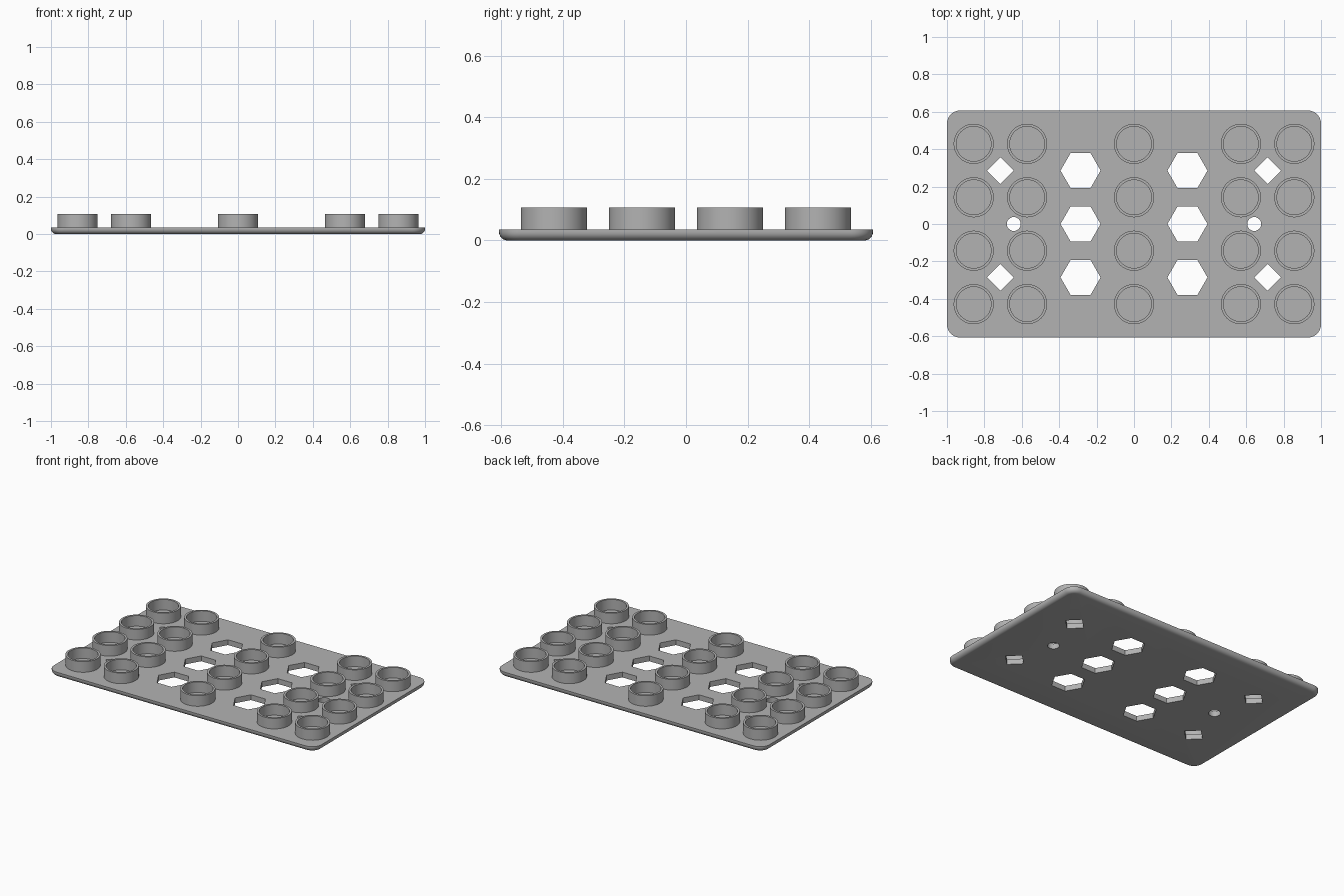
import bpy, bmesh
from math import cos, sin, pi, radians

if "Cube" in bpy.data.objects:
    bpy.data.objects.remove(bpy.data.objects["Cube"])

U = 1 / 14                      # grid module of the tray
THICK = 0.5 * U
TOP = 1.5 * U

grey = bpy.data.materials.new("plain_grey")
grey.use_nodes = True
grey.diffuse_color = (0.45, 0.45, 0.45, 1)
grey.node_tree.nodes["Principled BSDF"].inputs["Base Color"].default_value = grey.diffuse_color


def make_object(name, bm):
    bmesh.ops.recalc_face_normals(bm, faces=bm.faces)
    mesh = bpy.data.meshes.new(name)
    bm.to_mesh(mesh)
    bm.free()
    mesh.materials.append(grey)
    obj = bpy.data.objects.new(name, mesh)
    bpy.context.collection.objects.link(obj)
    return obj


def smooth(obj):
    bpy.ops.object.select_all(action="DESELECT")
    obj.select_set(True)
    bpy.context.view_layer.objects.active = obj
    bpy.ops.object.shade_smooth_by_angle(angle=radians(30))


def bridge(bm, a, b):
    for i in range(len(a)):
        j = (i + 1) % len(a)
        bm.faces.new((a[i], a[j], b[j], b[i]))


def circle(bm, radius, z, sides, x=0, y=0, turn=0):
    angles = [turn + 2 * pi * i / sides for i in range(sides)]
    return [bm.verts.new((x + radius * cos(a), y + radius * sin(a), z)) for a in angles]


def rounded_rectangle(bm, inset, z, steps=8):
    """Loop of the plate outline, pulled in by the inset."""
    loop = []
    for quarter, (sx, sy) in enumerate([(1, 1), (-1, 1), (-1, -1), (1, -1)]):
        for k in range(steps + 1):
            a = (quarter + k / steps) * pi / 2
            loop.append(bm.verts.new((sx * 13 * U + (U - inset) * cos(a),
                                      sy * 7.5 * U + (U - inset) * sin(a), z)))
    return loop


# Plate with rounded corners and a rounded lower edge
bm = bmesh.new()
fillet = 0.4 * U
loops = []
for k in range(7):
    a = k / 6 * pi / 2
    loops.append(rounded_rectangle(bm, fillet * (1 - sin(a)), fillet * (1 - cos(a))))
loops.append(rounded_rectangle(bm, 0, THICK))
for low, high in zip(loops, loops[1:]):
    bridge(bm, low, high)
bm.faces.new(loops[0])
bm.faces.new(loops[-1])
plate = make_object("plate", bm)

# Through holes: hexagons, diamonds and round holes
bm = bmesh.new()


def add_prism(x, y, radius, sides):
    low = circle(bm, radius, -U, sides, x, y)
    high = circle(bm, radius, 2 * U, sides, x, y)
    bridge(bm, low, high)
    bm.faces.new(low)
    bm.faces.new(high)


for side in (-1, 1):
    for row in (-4, 0, 4):
        add_prism(side * 4 * U, row * U, 1.5 * U, 6)
    for row in (-4, 4):
        add_prism(side * 10 * U, row * U, U, 4)
    add_prism(side * 9 * U, 0, 0.52 * U, 32)
cutter = make_object("hole_cutter", bm)
cutter.hide_render = True

cut = plate.modifiers.new("holes", "BOOLEAN")
cut.operation = "DIFFERENCE"
cut.solver = "EXACT"
cut.object = cutter
bpy.context.view_layer.objects.active = plate
bpy.ops.object.modifier_apply(modifier=cut.name)
bpy.data.objects.remove(cutter)
smooth(plate)

# Ring-shaped cup walls, open at the top with the plate as floor
bm = bmesh.new()
outer_low, outer_high = (circle(bm, 1.5 * U, z, 48) for z in (THICK, TOP))
inner_low, inner_high = (circle(bm, 1.3 * U, z, 48) for z in (THICK, TOP))
bridge(bm, outer_low, outer_high)
bridge(bm, outer_high, inner_high)
bridge(bm, inner_high, inner_low)
first_cup = make_object("cup", bm)
smooth(first_cup)

spots = [(c * U, r * U) for c in (-12, -8, 0, 8, 12) for r in (-6, -2, 2, 6)]
first_cup.location = (*spots[0], 0)
for x, y in spots[1:]:
    cup = first_cup.copy()
    cup.location = (x, y, 0)
    bpy.context.collection.objects.link(cup)
